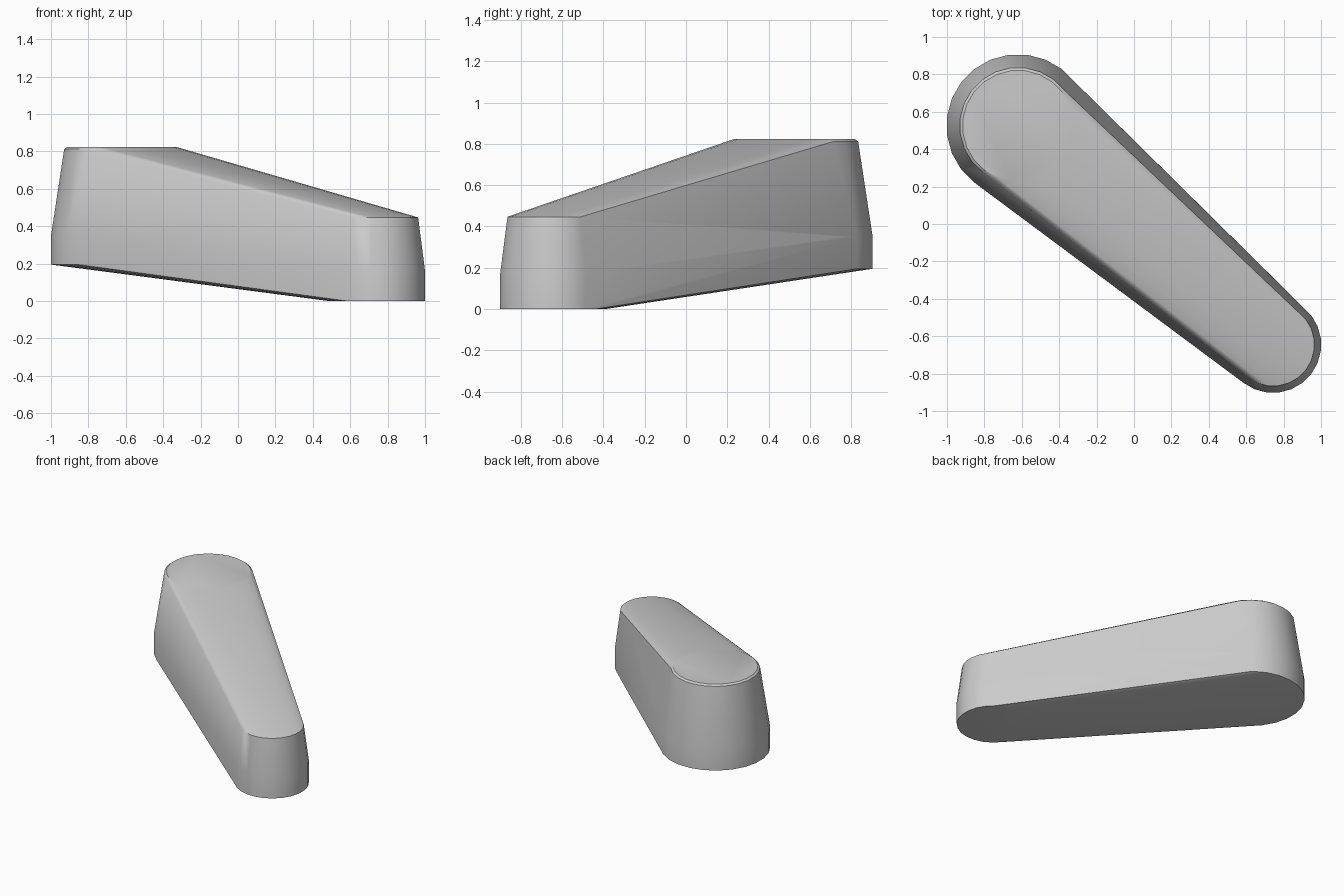
import bpy
import bmesh
import math

cube = bpy.data.objects.get("Cube")
if cube:
    bpy.data.objects.remove(cube, do_unlink=True)

SEGMENTS = 24


def add_ring(bm, centre, radius, z):
    """Add a horizontal circle of points for the hull."""
    for i in range(SEGMENTS):
        a = math.tau * (i + 0.5) / SEGMENTS
        bm.verts.new((centre[0] + radius * math.cos(a),
                      centre[1] + radius * math.sin(a), z))


# Each end is a tapered post: (radius, height) rings
wide_end = ((-0.62, 0.525), ((0.383, 0.195), (0.383, 0.35), (0.312, 0.812), (0.297, 0.823)))
narrow_end = ((0.743, -0.645), ((0.258, 0.0), (0.258, 0.17), (0.222, 0.447)))

bm = bmesh.new()
for centre, rings in (wide_end, narrow_end):
    for radius, z in rings:
        add_ring(bm, centre, radius, z)

# Stretch one skin around both ends
result = bmesh.ops.convex_hull(bm, input=bm.verts[:])
loose = {g for g in result["geom_interior"] + result["geom_unused"]
         if isinstance(g, bmesh.types.BMVert)}
bmesh.ops.delete(bm, geom=list(loose), context="VERTS")
bmesh.ops.dissolve_limit(bm, angle_limit=math.radians(0.5),
                         verts=bm.verts[:], edges=bm.edges[:])
bmesh.ops.recalc_face_normals(bm, faces=bm.faces[:])

mesh = bpy.data.meshes.new("tapered_arm")
bm.to_mesh(mesh)
bm.free()
arm = bpy.data.objects.new("tapered_arm", mesh)
bpy.context.collection.objects.link(arm)

# Plain grey finish
grey = bpy.data.materials.new("plain grey")
grey.use_nodes = True
colour = (0.6, 0.6, 0.6, 1.0)
grey.diffuse_color = colour
grey.node_tree.nodes["Principled BSDF"].inputs["Base Color"].default_value = colour
mesh.materials.append(grey)

bpy.ops.object.select_all(action="DESELECT")
arm.select_set(True)
bpy.context.view_layer.objects.active = arm
bpy.ops.object.shade_smooth_by_angle(angle=math.radians(30))
